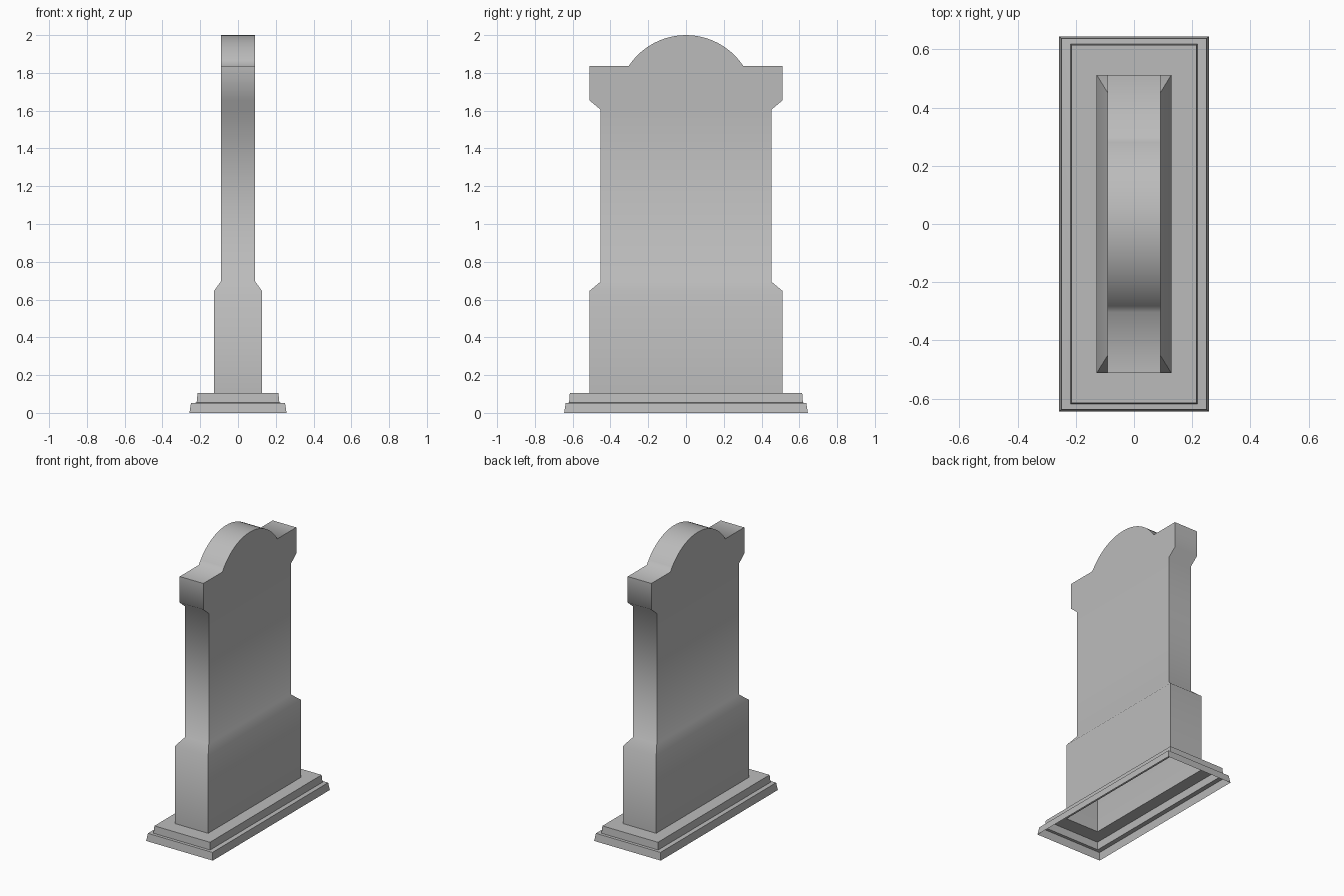
import bpy, bmesh, math

cube = bpy.data.objects.get("Cube")
if cube:
    bpy.data.objects.remove(cube, do_unlink=True)

stone = bpy.data.materials.new("grey_stone")
stone.use_nodes = True
GREY = (0.5, 0.5, 0.5, 1)
stone.diffuse_color = GREY
stone.node_tree.nodes["Principled BSDF"].inputs["Base Color"].default_value = GREY

bm = bmesh.new()


def ring(hx, hy, z):
    """Rectangular cross-section, anticlockwise from the front left corner."""
    return [bm.verts.new((sx * hx, sy * hy, z))
            for sx, sy in ((-1, -1), (1, -1), (1, 1), (-1, 1))]


# Cross-sections from the ground up: half width, half length, height
SECTIONS = [
    (0.257, 0.645, 0), (0.249, 0.637, 0.052),        # lower step
    (0.219, 0.619, 0.054), (0.214, 0.615, 0.105),    # upper step
    (0.128, 0.512, 0.105), (0.128, 0.512, 0.645),    # pedestal
    (0.091, 0.452, 0.695), (0.091, 0.452, 1.605),    # slab
    (0.091, 0.512, 1.655), (0.091, 0.512, 1.837),    # head
]

# Stepped hollow shell, open underneath
rings = [ring(*s) for s in SECTIONS]
for low, high in zip(rings, rings[1:]):
    for i in range(4):
        j = (i + 1) % 4
        bm.faces.new((low[i], low[j], high[j], high[i]))

# Rounded crest between two flat shoulders
hx, hy, shoulder = SECTIONS[-1]
half, top, steps = 0.303, 2.0, 20
rise = top - shoulder
radius = (half ** 2 + rise ** 2) / (2 * rise)
sweep = math.asin(half / radius)
arcs = {}
for side in (-1, 1):
    arcs[side] = []
    for k in range(steps + 1):
        a = sweep * (2 * k / steps - 1)
        arcs[side].append(bm.verts.new(
            (side * hx, radius * math.sin(a), top - radius + radius * math.cos(a))))
fl, fr, br, bl = rings[-1]
left_edge = [fl] + arcs[-1] + [bl]
right_edge = [fr] + arcs[1] + [br]
for k in range(len(left_edge) - 1):
    bm.faces.new((left_edge[k], right_edge[k], right_edge[k + 1], left_edge[k + 1]))

# Crest side faces close the broad sides above the shoulders
bm.faces.new([fr, br] + arcs[1][::-1])
bm.faces.new([bl, fl] + arcs[-1])

# The shoulder line and crest base are coplanar, so merge the side faces with the head
heads = [e for e in bm.edges
         if {e.verts[0], e.verts[1]} in ({fr, br}, {fl, bl})]
bmesh.ops.dissolve_edges(bm, edges=heads, use_verts=False)
bmesh.ops.recalc_face_normals(bm, faces=bm.faces)

mesh = bpy.data.meshes.new("headstone")
bm.to_mesh(mesh)
bm.free()
mesh.materials.append(stone)
headstone = bpy.data.objects.new("headstone", mesh)
bpy.context.collection.objects.link(headstone)

# Soft shading over bevels and crest, crisp right-angle edges
bpy.ops.object.select_all(action='DESELECT')
headstone.select_set(True)
bpy.context.view_layer.objects.active = headstone
bpy.ops.object.shade_smooth_by_angle(angle=math.radians(60))
